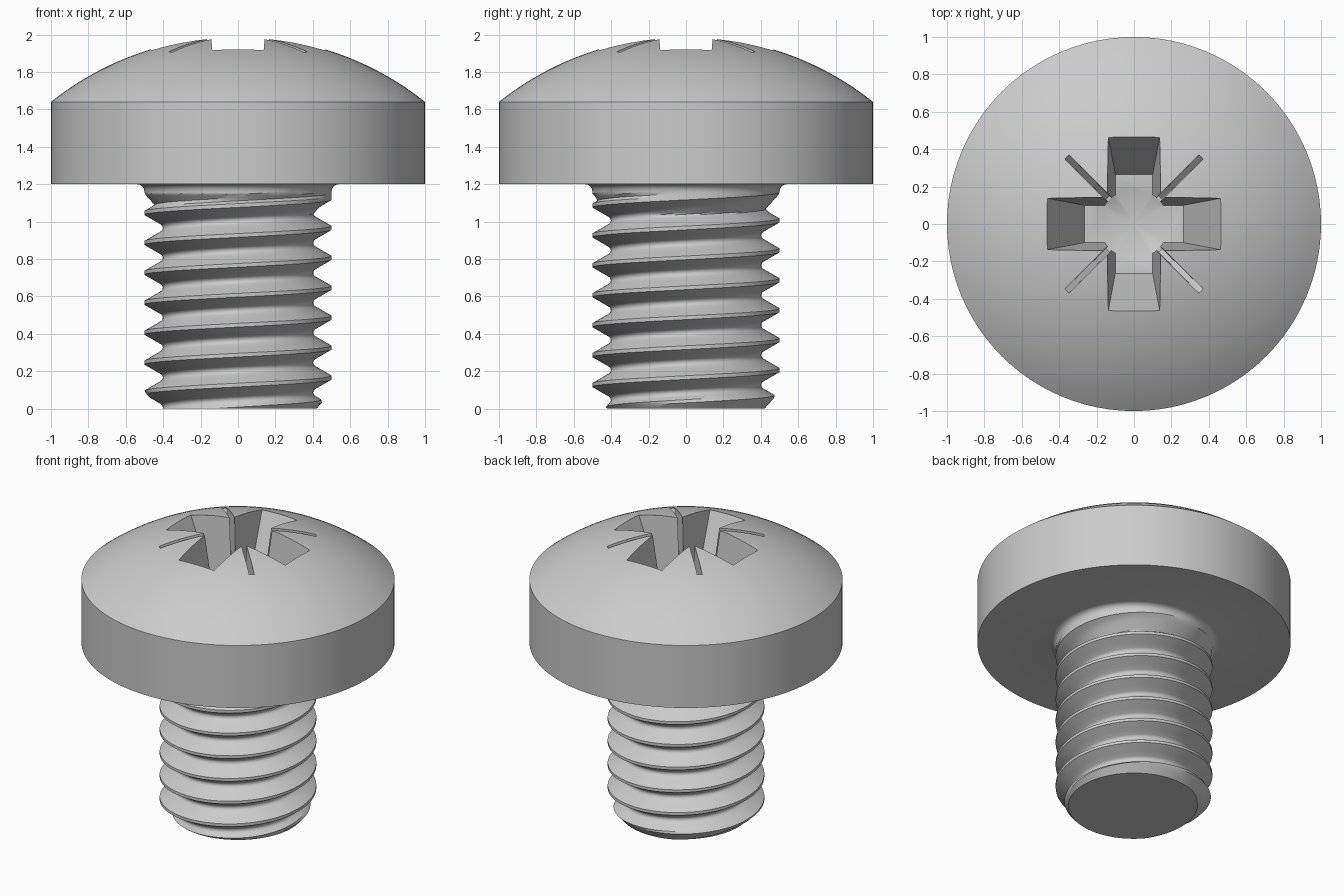
import bpy, bmesh, math
from math import pi, sin, cos

if "Cube" in bpy.data.objects:
    bpy.data.objects.remove(bpy.data.objects["Cube"])

SEG = 96           # segments around the axis
PITCH = 0.16
THREAD_TOP = 1.16
ROOT, CREST = 0.402, 0.5
ROOT_ARC = 0.0231


def thread_radius(z, theta):
    """Radius of the thread with its rounded root, bottom chamfer and run-out."""
    u = (z - 0.006 - PITCH * theta / (2 * pi)) % PITCH
    u = min(u, PITCH - u)
    if u > 0.06:
        r = ROOT + ROOT_ARC - math.sqrt(max(0, ROOT_ARC ** 2 - (PITCH / 2 - u) ** 2))
    else:
        r = min(CREST, CREST - (u - 0.01) * 1.732)
    r = min(r, 0.42 + 0.9 * z)
    return max(r, min(CREST, 0.42 + (z - 1.06) * 0.9))


# Screw body: helical thread rows, then the turned fillet and domed head
half = [0.01, 0.025, 0.042, 0.06, 0.066, 0.073]
offsets = [-h for h in reversed(half)] + half + [PITCH / 2]
rows = [0.006 + PITCH * k + o for k in range(-3, 10) for o in offsets]

profile = [(0.54 - 0.04 * cos(a * pi / 8), THREAD_TOP + 0.04 * sin(a * pi / 8)) for a in range(5)]
profile += [(1, 1.2), (1, 1.64)]
dome_r = (1 + 0.35 ** 2) / 0.7
dome_a = math.asin(1 / dome_r)
DOME = 20
for i in range(1, DOME):
    a = dome_a * (1 - i / DOME)
    profile.append((dome_r * sin(a), 1.99 - dome_r * (1 - cos(a))))

bm = bmesh.new()
columns = []
for s in range(SEG + 1):
    t = 2 * pi * s / SEG
    col = []
    for h in rows:
        z = min(THREAD_TOP, max(0, h + PITCH * s / SEG))
        r = thread_radius(z, t)
        col.append(bm.verts.new((r * cos(t), r * sin(t), z)))
    for r, z in profile:
        col.append(bm.verts.new((r * cos(t), r * sin(t), z)))
    col.append(bm.verts.new((0, 0, 1.99)))
    columns.append(col)
for a, b in zip(columns, columns[1:]):
    for i in range(len(a) - 1):
        bm.faces.new((a[i], b[i], b[i + 1], a[i + 1]))
bmesh.ops.remove_doubles(bm, verts=bm.verts, dist=1e-4)
bmesh.ops.holes_fill(bm, edges=[e for e in bm.edges if e.is_boundary], sides=0)
bmesh.ops.recalc_face_normals(bm, faces=bm.faces)


def to_object(name, bm):
    mesh = bpy.data.meshes.new(name)
    bm.to_mesh(mesh)
    bm.free()
    ob = bpy.data.objects.new(name, mesh)
    bpy.context.collection.objects.link(ob)
    return ob


screw = to_object("screw", bm)


def tapered_bar(name, top, bottom, angle):
    """Bar cutter; top and bottom are (half length, half width, z)."""
    bm = bmesh.new()
    for x, y, z in (top, bottom):
        for sx, sy in ((-1, -1), (1, -1), (1, 1), (-1, 1)):
            px, py = sx * x, sy * y
            bm.verts.new((px * cos(angle) - py * sin(angle),
                          px * sin(angle) + py * cos(angle), z))
    bmesh.ops.convex_hull(bm, input=bm.verts)
    bmesh.ops.dissolve_limit(bm, angle_limit=0.01, verts=bm.verts, edges=bm.edges)
    bmesh.ops.recalc_face_normals(bm, faces=bm.faces)
    return to_object(name, bm)


def core_cutter():
    """Round centre of the recess with a conical floor."""
    bm = bmesh.new()
    n = 48
    rings = [[bm.verts.new((0.185 * cos(2 * pi * i / n), 0.185 * sin(2 * pi * i / n), z))
              for i in range(n)] for z in (1.48, 2.1)]
    tip = bm.verts.new((0, 0, 1.40))
    bm.faces.new(rings[1])
    for i in range(n):
        j = (i + 1) % n
        bm.faces.new((rings[0][i], rings[0][j], rings[1][j], rings[1][i]))
        bm.faces.new((tip, rings[0][j], rings[0][i]))
    bmesh.ops.recalc_face_normals(bm, faces=bm.faces)
    return to_object("core_cutter", bm)


# Cross recess with a round core and four thin diagonal slits
cutters = [core_cutter()]
for k in range(2):
    cutters.append(tapered_bar("arm_cutter", (0.547, 0.153, 2.1), (0.265, 0.10, 1.48), k * pi / 2))
for k in range(2):
    cutters.append(tapered_bar("slit_cutter", (0.647, 0.018, 2.1), (0.2, 0.012, 1.482), pi / 4 + k * pi / 2))

bpy.context.view_layer.objects.active = screw
screw.select_set(True)
for c in cutters:
    c.hide_render = True
    mod = screw.modifiers.new("recess", 'BOOLEAN')
    mod.operation = 'DIFFERENCE'
    mod.solver = 'EXACT'
    mod.object = c
    bpy.ops.object.modifier_apply(modifier=mod.name)
for c in cutters:
    bpy.data.objects.remove(c)

bpy.ops.object.shade_smooth_by_angle(angle=math.radians(30))
